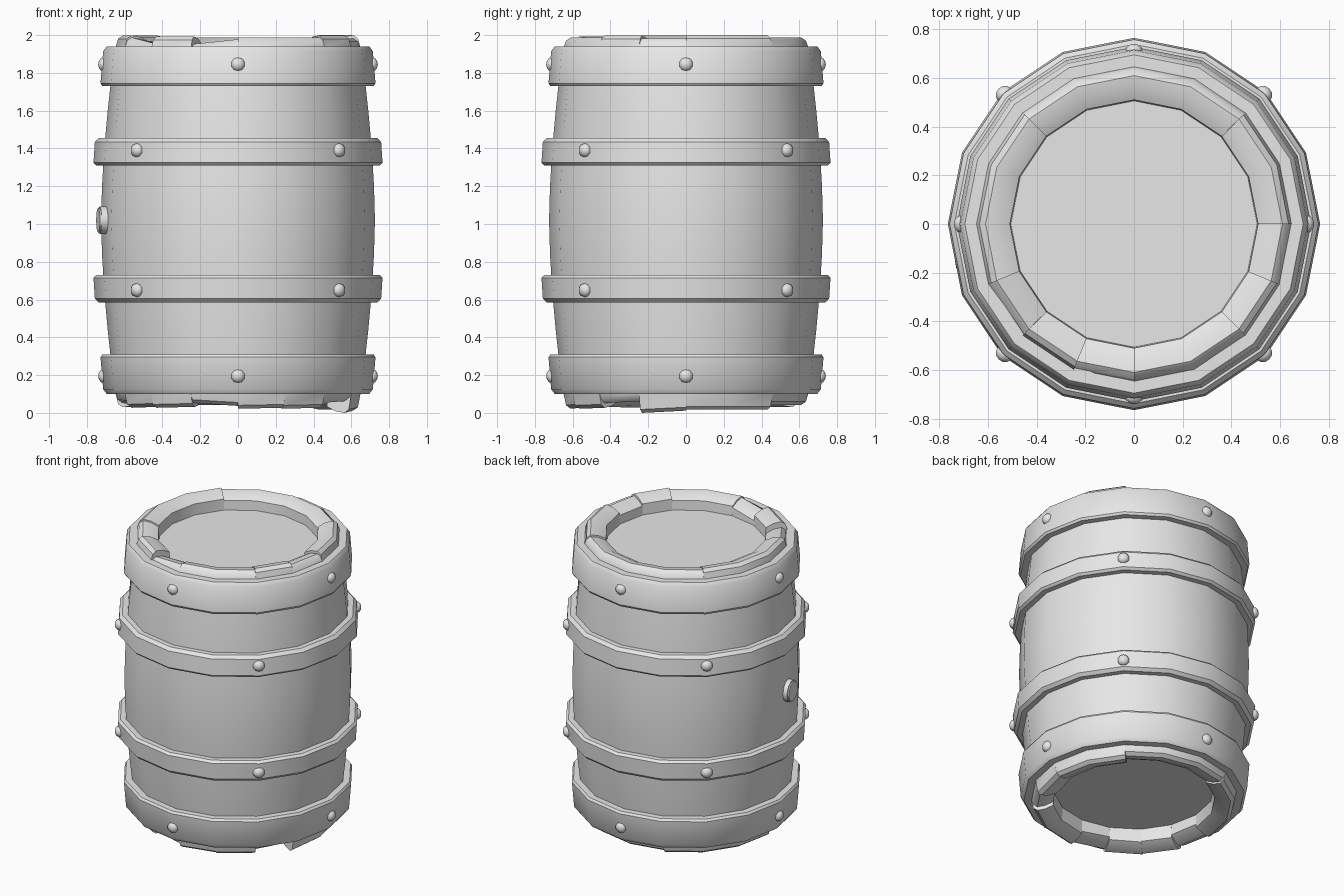
import bpy, bmesh, math
from mathutils import Vector, Matrix

cube = bpy.data.objects.get("Cube")
if cube:
    bpy.data.objects.remove(cube, do_unlink=True)

SIDES = 16
STEP = math.tau / SIDES
MIRROR = 2.04          # z + mirrored z

grey = bpy.data.materials.new("plain_grey")
grey.use_nodes = True
grey.diffuse_color = (0.8, 0.8, 0.8, 1)
grey.node_tree.nodes["Principled BSDF"].inputs["Base Color"].default_value = (0.8, 0.8, 0.8, 1)


def polar(r, angle, z):
    return Vector((r * math.cos(angle), r * math.sin(angle), z))


def finish(name, bm, sharp=35):
    bmesh.ops.recalc_face_normals(bm, faces=bm.faces)
    mesh = bpy.data.meshes.new(name)
    bm.to_mesh(mesh)
    bm.free()
    mesh.materials.append(grey)
    obj = bpy.data.objects.new(name, mesh)
    bpy.context.collection.objects.link(obj)
    bpy.ops.object.select_all(action='DESELECT')
    obj.select_set(True)
    bpy.context.view_layer.objects.active = obj
    bpy.ops.object.shade_smooth_by_angle(angle=math.radians(sharp))
    return obj


def lathe(name, profile, closed=False, shift=None):
    """Spin (r, z, rim) points; rim points move by shift(stave, end, is_top)."""
    bm = bmesh.new()
    pairs = list(zip(profile, profile[1:]))
    if closed:
        pairs.append((profile[-1], profile[0]))

    def point(p, stave, end):
        r, z, rim = p
        if rim and shift:
            z += shift(stave, end, z > 1)
        return bm.verts.new(polar(r, (stave + end) * STEP, z))

    for stave in range(SIDES):
        for p, q in pairs:
            ends = ((p, 0), (p, 1), (q, 1), (q, 0))
            bm.faces.new([point(a, stave, end) for a, end in ends])
    bmesh.ops.remove_doubles(bm, verts=bm.verts, dist=0.0002)
    bmesh.ops.holes_fill(bm, edges=[e for e in bm.edges if e.is_boundary], sides=0)
    return finish(name, bm)


# Uneven stave ends: height change at each side of a stave
def runs(*items):
    return [ends for count, *ends in items for _ in range(count)]


TOP = runs((2, .012, .012), (4, 0, 0), (3, .01, .01), (1, 0, -.035), (1, .005, .005),
           (1, -.035, -.01), (2, 0, 0), (1, .01, .01), (1, -.005, -.005))
BOTTOM = runs((2, -.035, -.035), (3, -.01, -.01), (3, -.022, -.022), (1, 0, -.005),
              (2, -.025, -.02), (1, 0, -.015), (2, -.03, -.025), (1, 0, .01),
              (1, -.052, -.04))


def stave_shift(stave, end, is_top):
    return (TOP if is_top else BOTTOM)[stave][end]


# Barrel body with recessed heads
upper = [(.725, 1.02, 0), (.72, 1.2, 0), (.708, 1.4, 0), (.69, 1.6, 0), (.668, 1.8, 0),
         (.65, 1.93, 0), (.635, 1.97, 1), (.61, 1.988, 1), (.56, 1.98, 1),
         (.51, 1.955, 1), (.506, 1.89, 0), (0, 1.89, 0)]
lower = [(r, MIRROR - z, rim) for r, z, rim in reversed(upper[1:])]
lathe("barrel_body", lower + upper, shift=stave_shift)

# Hoops with chamfered edges, mirrored top to bottom
end_hoop = [(.66, 1.73, 0), (.718, 1.73, 0), (.728, 1.745, 0), (.714, 1.915, 0),
            (.695, 1.94, 0), (.64, 1.94, 0)]
mid_hoop = [(.69, 1.31, 0), (.75, 1.31, 0), (.765, 1.325, 0), (.758, 1.435, 0),
            (.738, 1.455, 0), (.68, 1.455, 0)]
for kind, section in (("end_hoop", end_hoop), ("middle_hoop", mid_hoop)):
    lathe("upper_" + kind, section, closed=True)
    lathe("lower_" + kind, [(r, MIRROR - z, k) for r, z, k in section], closed=True)


def facing(angle, r, z):
    """Place a part with its local z axis pointing out of the barrel."""
    turn = polar(1, angle, 0).to_track_quat('Z', 'Y').to_matrix().to_4x4()
    return Matrix.Translation(polar(r, angle, z)) @ turn


# Domed rivets
def rivet(name, angle, r, z):
    bm = bmesh.new()
    bmesh.ops.create_uvsphere(bm, u_segments=10, v_segments=6, radius=.038,
                              matrix=facing(angle, r, z) @ Matrix.Diagonal((1, 1, .8, 1)))
    finish(name, bm, 60)


for side in range(4):
    for level, flip in (("upper", False), ("lower", True)):
        for kind, turn, r, z in (("end", 0, .71, 1.845), ("middle", .5, .756, 1.39)):
            rivet(f"{level}_{kind}_rivet_{side + 1}", (side + turn) * math.pi / 2,
                  r, MIRROR - z if flip else z)

# Round bung in the side
bm = bmesh.new()
bung_at = facing(math.radians(189), .725, 1.02)
bmesh.ops.create_cone(bm, cap_ends=True, segments=16, radius1=.073, radius2=.073,
                      depth=.05, matrix=bung_at)
out = bung_at.col[2].to_3d()
bm.normal_update()
cap = [f for f in bm.faces if f.normal.dot(out) > .9]
bmesh.ops.bevel(bm, geom=list(cap[0].edges), offset=.008, segments=2, affect='EDGES')
finish("bung", bm)
